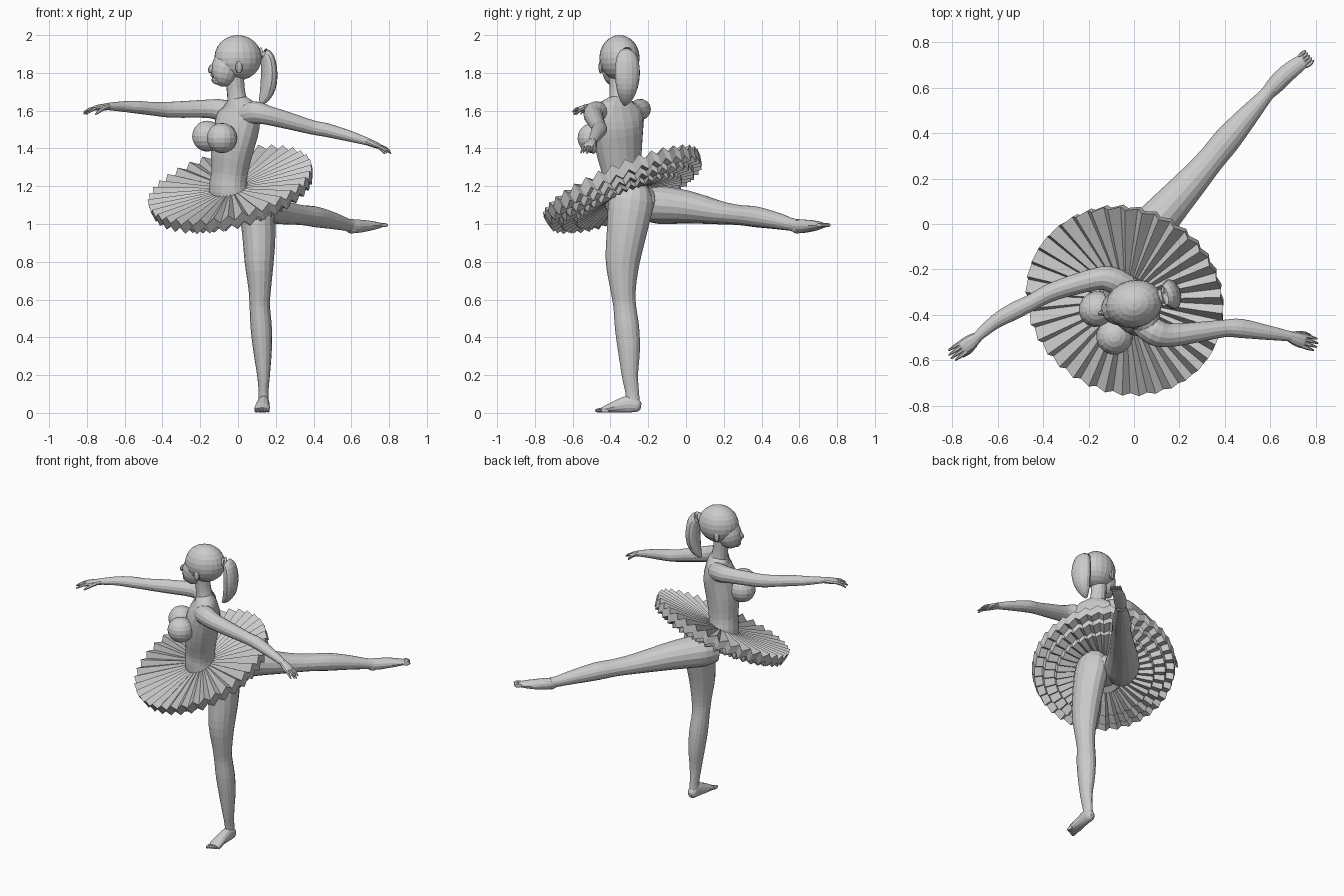
import bpy, bmesh, math
from mathutils import Vector, Matrix

Z = Vector((0, 0, 1))
FACE = Vector((-0.83, -0.55, 0)).normalized()     # direction the chest faces


def finish(name, bm):
    bmesh.ops.recalc_face_normals(bm, faces=bm.faces)
    mesh = bpy.data.meshes.new(name)
    bm.to_mesh(mesh)
    bm.free()
    ob = bpy.data.objects.new(name, mesh)
    bpy.context.collection.objects.link(ob)
    return ob


def spline(pts, steps):
    """Catmull-Rom through tuples of any length."""
    out = []
    for i in range(len(pts) - 1):
        a, b = pts[max(i - 1, 0)], pts[i]
        c, d = pts[i + 1], pts[min(i + 2, len(pts) - 1)]
        for s in range(steps):
            t = s / steps
            out.append([0.5 * (2 * q + (r - p) * t + (2 * p - 5 * q + 4 * r - w) * t * t
                               + (3 * q - p - 3 * r + w) * t ** 3)
                        for p, q, r, w in zip(a, b, c, d)])
    return out + [list(pts[-1])]


def limb(name, pts, ref=Z, sides=14, steps=3):
    """Loft of ellipses: x, y, z, radius across ref, radius along ref."""
    rows = spline([p if len(p) == 5 else (*p, p[3]) for p in pts], steps)
    bm = bmesh.new()
    rings = []
    for i, row in enumerate(rows):
        t = Vector(rows[min(i + 1, len(rows) - 1)][:3]) - Vector(rows[max(i - 1, 0)][:3])
        t.normalize()
        u = t.cross(ref).normalized()
        v = u.cross(t)
        ring = []
        for k in range(sides):
            a = 2 * math.pi * k / sides
            ring.append(bm.verts.new(Vector(row[:3]) + u * row[3] * math.cos(a)
                                     + v * row[4] * math.sin(a)))
        rings.append(ring)
    for r0, r1 in zip(rings, rings[1:]):
        for k in range(sides):
            j = (k + 1) % sides
            bm.faces.new((r0[k], r0[j], r1[j], r1[k]))
    bm.faces.new(rings[0])
    bm.faces.new(rings[-1])
    return finish(name, bm)


def blob(name, loc, radii, turn=0.0, tilt=0.0, seg=16):
    bm = bmesh.new()
    bmesh.ops.create_uvsphere(bm, u_segments=seg, v_segments=seg * 5 // 8, radius=1)
    m = (Matrix.Translation(loc) @ Matrix.Rotation(turn, 4, 'Z')
         @ Matrix.Rotation(tilt, 4, 'Y') @ Matrix.Diagonal((*radii, 1)))
    bmesh.ops.transform(bm, matrix=m, verts=bm.verts)
    return finish(name, bm)


def hand(side, wrist, tip, droop):
    """Flat palm with four fingers and a thumb."""
    w, e = Vector(wrist), Vector(tip)
    d = e - w
    across = d.cross(Z).normalized()
    palm = w + d * 0.5
    limb(side + "_palm", [(*w, .022, .019), (*(w + d * .25), .032, .018),
                          (*palm, .034, .014), (*(w + d * .58), .026, .009)], sides=10, steps=2)
    for i in range(4):
        off = across * (i - 1.5) * .016
        k = palm + off
        end = e + off * 1.1 - d * .07 * abs(i - 1.5) - Z * droop * (.4 + .3 * (i % 2))
        mid = k.lerp(end, .5) + Z * .006
        limb(f"{side}_finger_{i + 1}", [(*k, .009), (*mid, .0085), (*end, .004)], sides=6, steps=2)
    root = w + d * .22 - across * .02
    limb(side + "_thumb", [(*root, .013), (*(root + d * .25 - across * .012 - Z * .012), .010),
                           (*(root + d * .45 - across * .012 - Z * .03), .005)], sides=6, steps=2)


# torso: pelvis, waist, rib cage and shoulders
limb("torso", [(-.01, -.29, 1.07, .09, .09), (-.03, -.31, 1.12, .125, .115),
               (-.05, -.33, 1.19, .115, .10), (-.045, -.34, 1.27, .11, .092),
               (-.03, -.355, 1.40, .132, .105), (-.005, -.36, 1.52, .148, .105),
               (.005, -.36, 1.60, .155, .078), (0, -.36, 1.64, .10, .06),
               (-.005, -.36, 1.665, .055, .045)], ref=FACE, sides=18)
blob("right_breast", (-.163, -.375, 1.465), (.082, .078, .082), .58)
blob("left_breast", (-.085, -.495, 1.455), (.082, .08, .08), .58)
blob("pelvis", (.025, -.27, 1.12), (.125, .125, .09), .58)

# neck, head, face
limb("neck", [(.005, -.355, 1.60, .065), (-.005, -.355, 1.66, .052),
              (-.013, -.357, 1.72, .048), (-.02, -.36, 1.80, .052)], ref=FACE)
turn = math.radians(15)
blob("skull", (0, -.352, 1.88), (.127, .105, .12), turn, seg=20)
blob("face", (-.065, -.37, 1.825), (.078, .076, .10), turn, .25)
blob("chin", (-.105, -.382, 1.763), (.036, .034, .026), turn, seg=10)
blob("nose", (-.143, -.392, 1.822), (.016, .012, .024), turn, .4, seg=8)
blob("lips", (-.133, -.389, 1.788), (.013, .022, .012), turn, seg=8)
for name, s in (("left_ear", -1), ("right_ear", 1)):
    blob(name, (-.02 - s * .025, -.36 + s * .092, 1.83), (.02, .012, .034), turn, seg=8)

# ponytail hanging behind the head
limb("ponytail", [(.095, -.325, 1.885, .026, .026), (.125, -.318, 1.905, .035, .028),
                  (.155, -.312, 1.88, .058, .036), (.165, -.31, 1.80, .068, .042),
                  (.158, -.312, 1.72, .058, .04), (.135, -.318, 1.66, .034, .025),
                  (.112, -.325, 1.63, .008, .008)], ref=Vector((1, .25, .01)))

# arms
limb("right_arm", [(-.03, -.28, 1.59, .055), (-.10, -.245, 1.605, .057), (-.17, -.243, 1.61, .049),
                   (-.35, -.295, 1.605, .041, .043), (-.45, -.345, 1.61, .036),
                   (-.53, -.385, 1.618, .038, .034), (-.61, -.43, 1.622, .031, .028),
                   (-.69, -.497, 1.622, .022, .019)])
limb("left_arm", [(.03, -.43, 1.57, .055), (.09, -.475, 1.59, .06), (.16, -.49, 1.575, .052),
                  (.29, -.475, 1.54, .044), (.40, -.46, 1.51, .038),
                  (.47, -.46, 1.497, .042, .037), (.58, -.477, 1.468, .033, .030),
                  (.69, -.495, 1.435, .022, .020)])
hand("right", (-.685, -.495, 1.622), (-.815, -.588, 1.605), .035)
hand("left", (.68, -.494, 1.438), (.812, -.535, 1.385), .02)

# standing leg and foot
limb("standing_leg", [(.075, -.28, 1.20, .07, .08), (.095, -.29, 1.12, .093, .118),
                      (.11, -.315, .95, .088, .105), (.112, -.335, .80, .077, .090),
                      (.115, -.333, .66, .060, .068), (.115, -.325, .57, .054, .060),
                      (.123, -.312, .45, .056, .064), (.13, -.302, .33, .049, .058),
                      (.135, -.297, .20, .034, .043), (.135, -.285, .11, .026, .036),
                      (.135, -.28, .05, .028, .036)], ref=Vector((0, 1, 0)), sides=16)
limb("standing_foot", [(.135, -.238, .035, .012, .015), (.135, -.255, .038, .029, .034),
                       (.135, -.30, .047, .032, .046), (.13, -.36, .036, .037, .035),
                       (.128, -.41, .024, .042, .023), (.126, -.445, .015, .036, .013)])
for i in range(5):
    blob(f"standing_toe_{i + 1}", (.098 + .0155 * i, -.457 + .0075 * i, .013),
         (.0105 - .0007 * i, .026, .012), seg=8)

# raised leg and pointed foot
limb("raised_leg", [(-.07, -.21, 1.10, .085), (-.02, -.14, 1.10, .108, .10),
                    (.05, -.05, 1.095, .10, .094), (.125, .04, 1.085, .087, .083),
                    (.25, .18, 1.06, .070, .062), (.34, .285, 1.047, .060, .053),
                    (.41, .37, 1.038, .060, .055), (.50, .475, 1.018, .047, .045),
                    (.575, .56, .997, .033, .034), (.605, .595, .992, .032, .034)], sides=16)
blob("raised_heel", (.603, .59, .975), (.036, .03, .026), .8, seg=10)
limb("raised_foot", [(.575, .56, .990, .026, .028), (.62, .61, .988, .038, .036),
                     (.67, .66, .990, .039, .031), (.72, .70, .992, .035, .022),
                     (.75, .722, .993, .028, .014)])
for i in range(5):
    s = i - 2
    blob(f"raised_toe_{i + 1}", (.757 + .009 * s, .727 - .011 * s, .994),
         (.027, .0095, .011), .72, seg=8)


# tutu: pleated disc with a rim and stepped layers underneath
def tutu(name, centre, slope, pleats=36, depth=.017):
    profile = [(.09, .015), (.28, .022), (.445, .03), (.432, -.028), (.385, -.022),
               (.375, -.055), (.31, -.048), (.30, -.072), (.22, -.06), (.09, -.03)]
    n = Vector((-slope[0], -slope[1], 1)).normalized()
    m = Matrix.Translation(centre) @ Z.rotation_difference(n).to_matrix().to_4x4()
    bm = bmesh.new()
    rings = []
    for r, z in profile:
        ring = []
        for k in range(pleats * 2):
            a = 2 * math.pi * (k // 2 + .64 * (k % 2)) / pleats
            h = z + (depth if k % 2 else -depth) * r / .445
            ring.append(bm.verts.new(m @ Vector((r * math.cos(a), r * math.sin(a), h))))
        rings.append(ring)
    for r0, r1 in zip(rings, rings[1:] + rings[:1]):
        for k in range(pleats * 2):
            j = (k + 1) % (pleats * 2)
            bm.faces.new((r0[k], r0[j], r1[j], r1[k]))
    return finish(name, bm)


tutu("tutu_skirt", (-.035, -.33, 1.18), (.26, .43))
